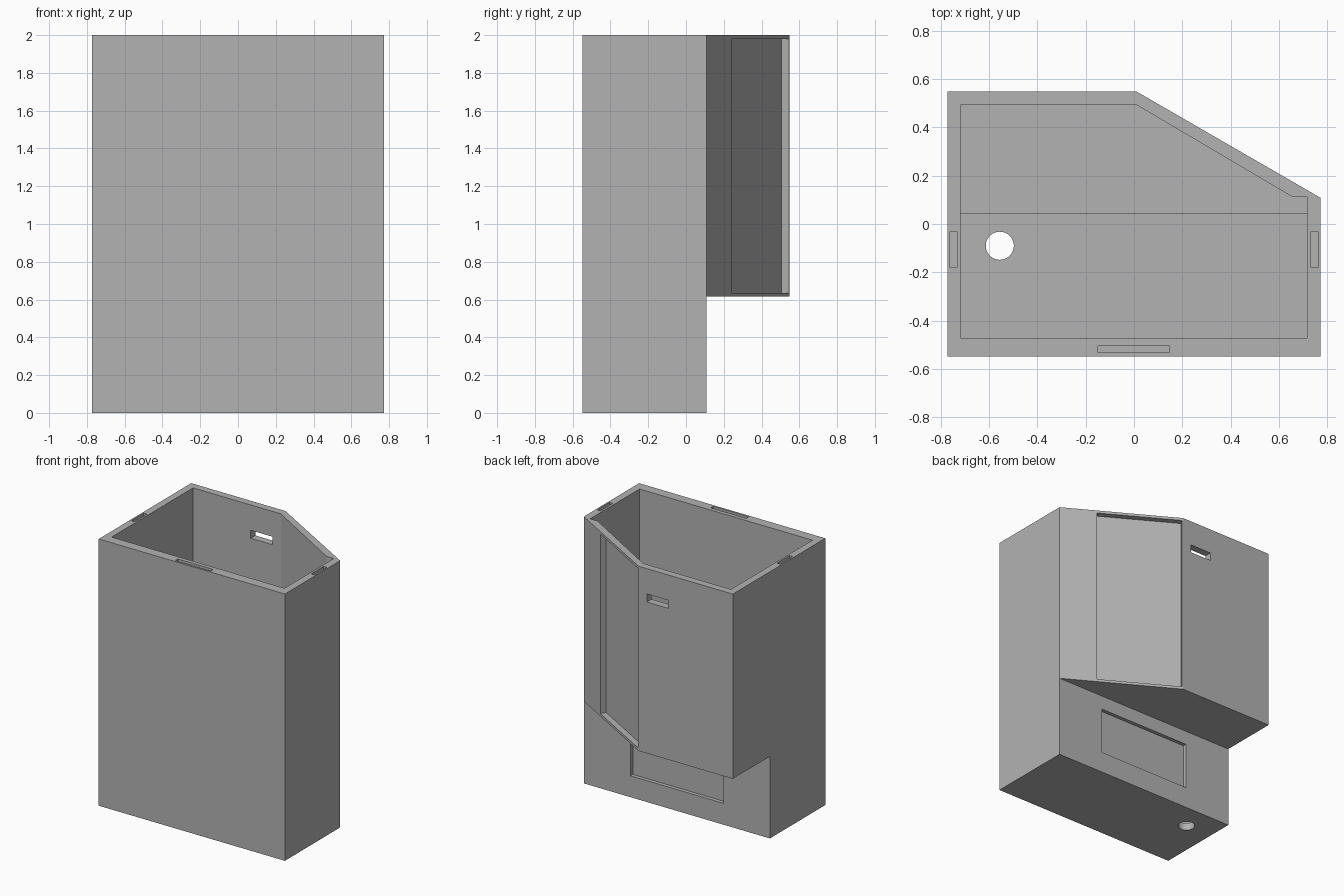
import bpy
import bmesh
from math import radians
from mathutils import Matrix

cube = bpy.data.objects.get("Cube")
if cube:
    bpy.data.objects.remove(cube, do_unlink=True)

grey = bpy.data.materials.new("plain_grey")
grey.use_nodes = True
grey.diffuse_color = (0.45, 0.45, 0.45, 1)
grey.node_tree.nodes["Principled BSDF"].inputs["Base Color"].default_value = (0.45, 0.45, 0.45, 1)


def add_object(name, bm):
    bmesh.ops.recalc_face_normals(bm, faces=bm.faces)
    mesh = bpy.data.meshes.new(name)
    bm.to_mesh(mesh)
    bm.free()
    mesh.materials.append(grey)
    obj = bpy.data.objects.new(name, mesh)
    bpy.context.collection.objects.link(obj)
    return obj


def prism(name, outline, z0, z1):
    """Extrude a floor outline from z0 up to z1."""
    bm = bmesh.new()
    face = bm.faces.new([bm.verts.new((x, y, z0)) for x, y in outline])
    top = bmesh.ops.extrude_face_region(bm, geom=[face])["geom"]
    bmesh.ops.translate(bm, vec=(0, 0, z1 - z0),
                        verts=[v for v in top if isinstance(v, bmesh.types.BMVert)])
    return add_object(name, bm)


def box(name, x0, x1, y0, y1, z0, z1):
    return prism(name, [(x0, y0), (x1, y0), (x1, y1), (x0, y1)], z0, z1)


def cut(target, cutter, operation="DIFFERENCE"):
    mod = target.modifiers.new(cutter.name, "BOOLEAN")
    mod.operation = operation
    mod.solver = "EXACT"
    mod.object = cutter
    bpy.context.view_layer.objects.active = target
    bpy.ops.object.modifier_apply(modifier=mod.name)
    bpy.data.objects.remove(cutter, do_unlink=True)


LEFT, RIGHT, FRONT, STEP, BACK = 0.772, -0.772, -0.547, 0.108, 0.548
CORNER = 0.01      # x where the back meets the angled wall
LEDGE = 0.615      # underside of the overhang

# Full-height outline, with the overhang notched away at the lower back
body = prism("container_body", [(RIGHT, FRONT), (LEFT, FRONT), (LEFT, STEP),
                                (CORNER, BACK), (RIGHT, BACK)], 0, 2)
cut(body, box("lower_notch", -1, 1, STEP, 1, -0.1, LEDGE))

# Hollow interior: wide upper chamber, narrow lower chamber
cavity = prism("upper_cavity", [(-0.718, -0.472), (0.716, -0.472), (0.716, 0.112),
                                (0.655, 0.112), (CORNER, 0.493), (-0.718, 0.493)], 0.67, 2.1)
cut(cavity, box("lower_cavity", -0.718, 0.716, -0.472, 0.042, 0.055, 1), "UNION")
cut(body, cavity)

# Shallow pocket in the angled wall
pocket = box("angled_pocket", 0.008, 0.615, -0.044, 0.1, 0.635, 1.98)
pocket.data.transform(Matrix.Translation((CORNER, BACK, 0)) @ Matrix.Rotation(radians(-30), 4, "Z"))
cut(body, pocket)

# Back pocket on the lower part and the slot through the back wall
cut(body, box("lower_back_pocket", -0.385, 0.385, 0.08, 0.2, 0.16, 0.51))
cut(body, box("back_slot", -0.24, -0.06, 0.4, 0.7, 1.75, 1.81))

# Narrow sockets in the rim
for side in (-1, 1):
    x = side * 0.746
    cut(body, box("side_socket", x - 0.014, x + 0.014, -0.18, -0.032, 1.92, 2.1))
cut(body, box("front_socket", -0.148, 0.146, -0.532, -0.502, 1.92, 2.1))

# Round drain through the floor
bm = bmesh.new()
bmesh.ops.create_cone(bm, cap_ends=True, segments=48, radius1=0.058, radius2=0.058, depth=0.4,
                      matrix=Matrix.Translation((-0.555, -0.09, 0)))
cut(body, add_object("drain_hole", bm))

# Smooth the round hole, keep every other edge sharp
bpy.ops.object.select_all(action="DESELECT")
body.select_set(True)
bpy.context.view_layer.objects.active = body
bpy.ops.object.shade_smooth_by_angle(angle=radians(20))
